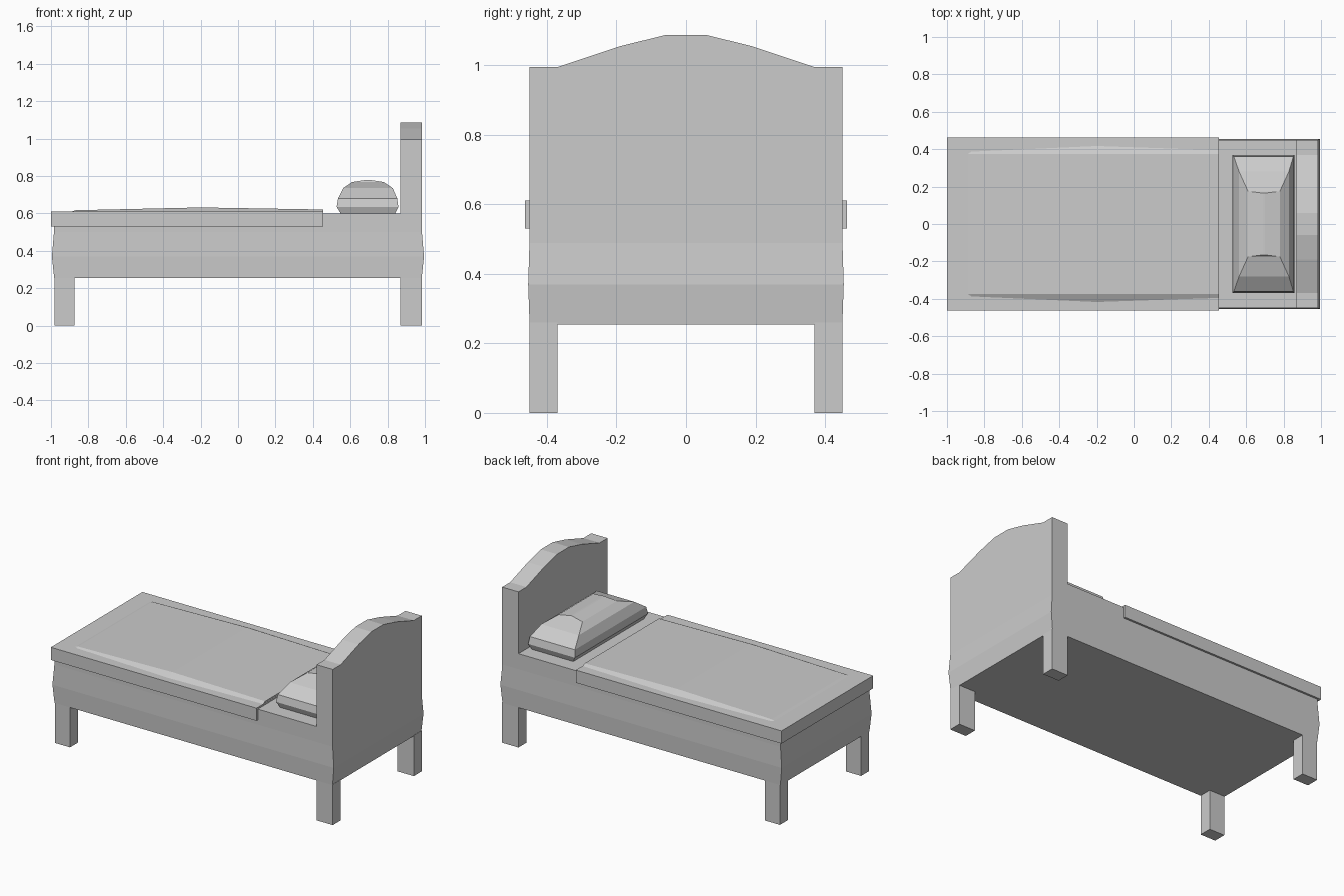
import bpy

if "Cube" in bpy.data.objects:
    bpy.data.objects.remove(bpy.data.objects["Cube"])


def make_object(name, verts, faces):
    mesh = bpy.data.meshes.new(name)
    mesh.from_pydata(verts, [], faces)
    obj = bpy.data.objects.new(name, mesh)
    bpy.context.collection.objects.link(obj)
    return obj


def loft(name, rings):
    """Skin closed rings of equal length and cap both ends."""
    n, verts, faces = len(rings[0]), [v for r in rings for v in r], []
    for i in range(len(rings) - 1):
        for j in range(n):
            k = (j + 1) % n
            faces.append((i * n + j, i * n + k, (i + 1) * n + k, (i + 1) * n + j))
    faces.append(tuple(reversed(range(n))))
    faces.append(tuple(range(len(verts) - n, len(verts))))
    obj = make_object(name, verts, faces)
    import bmesh
    bm = bmesh.new()
    bm.from_mesh(obj.data)
    bmesh.ops.recalc_face_normals(bm, faces=bm.faces)
    bm.to_mesh(obj.data)
    bm.free()
    return obj


def rect(x0, x1, y, z):
    return [(x0, -y, z), (x1, -y, z), (x1, y, z), (x0, y, z)]


def box(name, x0, x1, y0, y1, z0, z1):
    return loft(name, [[(x0, y0, z), (x1, y0, z), (x1, y1, z), (x0, y1, z)]
                       for z in (z0, z1)])


# Bed base with slightly bulging sides
loft("bed_base", [rect(-x, x, y, z) for x, y, z in (
    (.983, .45, .255), (.995, .454, .37), (.984, .45, .50), (.98, .45, .60))])

# Four square legs
for end, x0, x1 in (("foot", -.98, -.873), ("head", .87, .985)):
    for side, y0, y1 in (("front", -.45, -.37), ("back", .37, .45)):
        box(f"{end}_{side}_leg", x0, x1, y0, y1, 0, .26)

# Arched headboard, mirrored half profile
half = [(.06, 1.087), (.19, 1.055), (.37, .995), (.45, .995), (.45, .40)]
outline = half + [(-y, z) for y, z in reversed(half)]
loft("headboard", [[(x, y, z) for y, z in outline] for x in (.87, .985)])

# Blanket slab and the soft raised panel on it
box("blanket", -1.0, .455, -.463, .463, .53, .611)
panel = []
for x, top in ((-.93, .596), (-.87, .617), (-.2, .632), (.454, .621)):
    edge = .375 + 2 * (top - .59)
    panel.append([(x, -edge, .59), (x, -.375, top), (x, .375, top), (x, edge, .59)])
loft("blanket_raised_top", panel)

# Pillow: stacked rectangular rings closing to a shallow ridge
loft("pillow", [rect(*r) for r in (
    (.55, .84, .355, .597), (.527, .858, .37, .635), (.534, .852, .36, .68),
    (.562, .828, .28, .735), (.61, .78, .175, .768), (.69, .70, .165, .78))])
